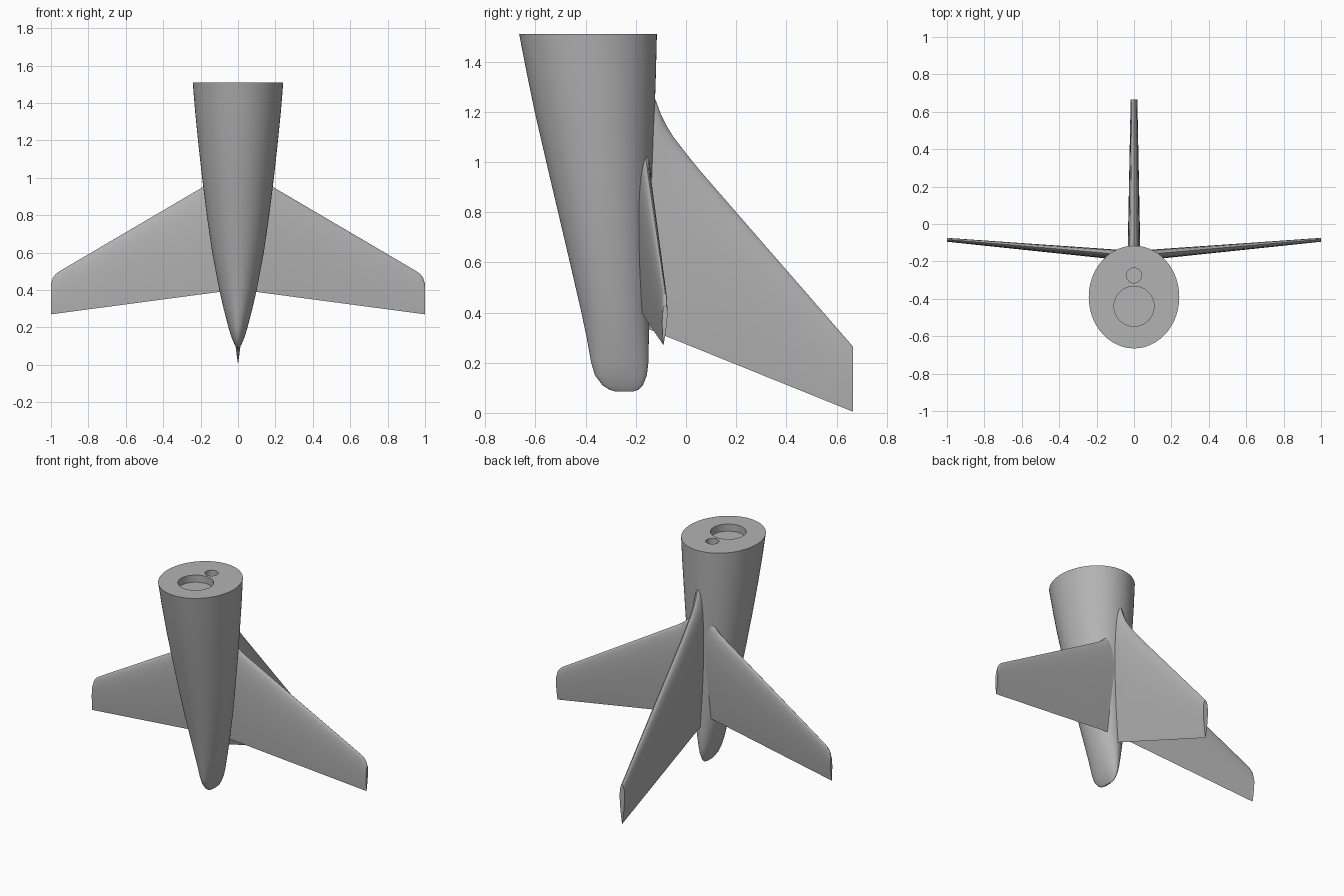
import bpy
import bmesh
from math import sin, cos, pi, sqrt
from mathutils import Vector

cube = bpy.data.objects.get("Cube")
if cube:
    bpy.data.objects.remove(cube, do_unlink=True)

grey = bpy.data.materials.new("plain grey")
grey.use_nodes = True
grey.diffuse_color = (0.45, 0.45, 0.45, 1)
grey.node_tree.nodes["Principled BSDF"].inputs["Base Color"].default_value = (0.45, 0.45, 0.45, 1)


def loft(name, rings):
    """Skin a list of closed rings and cap both ends."""
    bm = bmesh.new()
    loops = [[bm.verts.new(p) for p in ring] for ring in rings]
    for a, b in zip(loops, loops[1:]):
        for i in range(len(a)):
            j = (i + 1) % len(a)
            bm.faces.new((a[i], a[j], b[j], b[i]))
    bm.faces.new(loops[0])
    bm.faces.new(loops[-1])
    bmesh.ops.recalc_face_normals(bm, faces=bm.faces)
    mesh = bpy.data.meshes.new(name)
    bm.to_mesh(mesh)
    bm.free()
    obj = bpy.data.objects.new(name, mesh)
    bpy.context.collection.objects.link(obj)
    mesh.materials.append(grey)
    return obj


def smooth(obj):
    bpy.ops.object.select_all(action='DESELECT')
    obj.select_set(True)
    bpy.context.view_layer.objects.active = obj
    bpy.ops.object.shade_smooth_by_angle(angle=0.6)


def oval(z, front, back, half, n=72):
    mid, deep = (front + back) / 2, (back - front) / 2
    return [(half * cos(2 * pi * i / n), mid + deep * sin(2 * pi * i / n), z) for i in range(n)]


def airfoil(lead, trail, half, across, n=14):
    """Symmetric wing section from leading to trailing edge."""
    lead, trail, across = Vector(lead), Vector(trail), Vector(across)
    ring = []
    for i in range(2 * n):
        t = (1 - cos(pi * i / n)) / 2
        w = 10 * (0.2969 * sqrt(t) - 0.126 * t - 0.3516 * t**2 + 0.2843 * t**3 - 0.1036 * t**4)
        side = 1 if i <= n else -1
        ring.append(lead.lerp(trail, t) + across * (half * w * side))
    return ring


# Tapering rear body: height, front, back, half width
body = loft("rear_fuselage", [oval(*s) for s in (
    (0.085, -0.28, -0.21, 0.004), (0.092, -0.305, -0.19, 0.009),
    (0.11, -0.333, -0.172, 0.019), (0.15, -0.363, -0.156, 0.036),
    (0.2, -0.378, -0.15, 0.051), (0.3, -0.396, -0.148, 0.077),
    (0.4, -0.417, -0.147, 0.1), (0.6, -0.463, -0.143, 0.138),
    (0.8, -0.51, -0.138, 0.167), (1.0, -0.557, -0.131, 0.192),
    (1.2, -0.603, -0.125, 0.214), (1.35, -0.634, -0.12, 0.229),
    (1.51, -0.665, -0.116, 0.242))])

# Two shallow round sockets in the end face
for name, y, r in (("large_socket_cutter", -0.44, 0.107), ("small_socket_cutter", -0.275, 0.04)):
    cutter = loft(name, [oval(z, y - r, y + r, r, 48) for z in (1.463, 1.6)])
    cutter.hide_render = True
    cutter.hide_set(True)
    cutter.display_type = 'WIRE'
    cut = body.modifiers.new(name, 'BOOLEAN')
    cut.operation = 'DIFFERENCE'
    cut.solver = 'EXACT'
    cut.object = cutter
bpy.context.view_layer.objects.active = body
for cut in list(body.modifiers):
    bpy.ops.object.modifier_apply(modifier=cut.name)
for obj in [o for o in bpy.data.objects if o.name.endswith("_cutter")]:
    bpy.data.objects.remove(obj, do_unlink=True)
smooth(body)

# Swept upright fin with a curved root: span position, leading edge height
rings = []
for y, z in ((-0.17, 1.32), (-0.12, 1.245), (-0.1, 1.19), (-0.075, 1.14), (-0.05, 1.1),
             (0, 1.035), (0.05, 0.973), (0.1, 0.915), (0.665, 0.265)):
    s = (0.665 - y) / 0.765
    rings.append(airfoil((0, y, z), (0, y, 0.005 + 0.309 * s), 0.018 + 0.015 * s, (1, 0, 0)))
smooth(loft("vertical_fin", rings))

# Tailplane halves with a root flare and a rounded tip corner
rings = []
for x, z in ((0.03, 1.06), (0.08, 1.035), (0.11, 1.005), (0.14, 0.98), (0.18, 0.955),
             (0.955, 0.5), (0.975, 0.485), (0.99, 0.465), (1.0, 0.432)):
    rings.append(airfoil((x, -0.168 + 0.086 * x, z), (x, -0.18 + 0.09 * x, 0.403 - 0.133 * x),
                         0.028 - 0.018 * x, (0, 1, 0)))
tail = loft("tailplane", rings)
smooth(tail)
mirror = tail.modifiers.new("mirror", 'MIRROR')
mirror.use_mirror_merge = False
